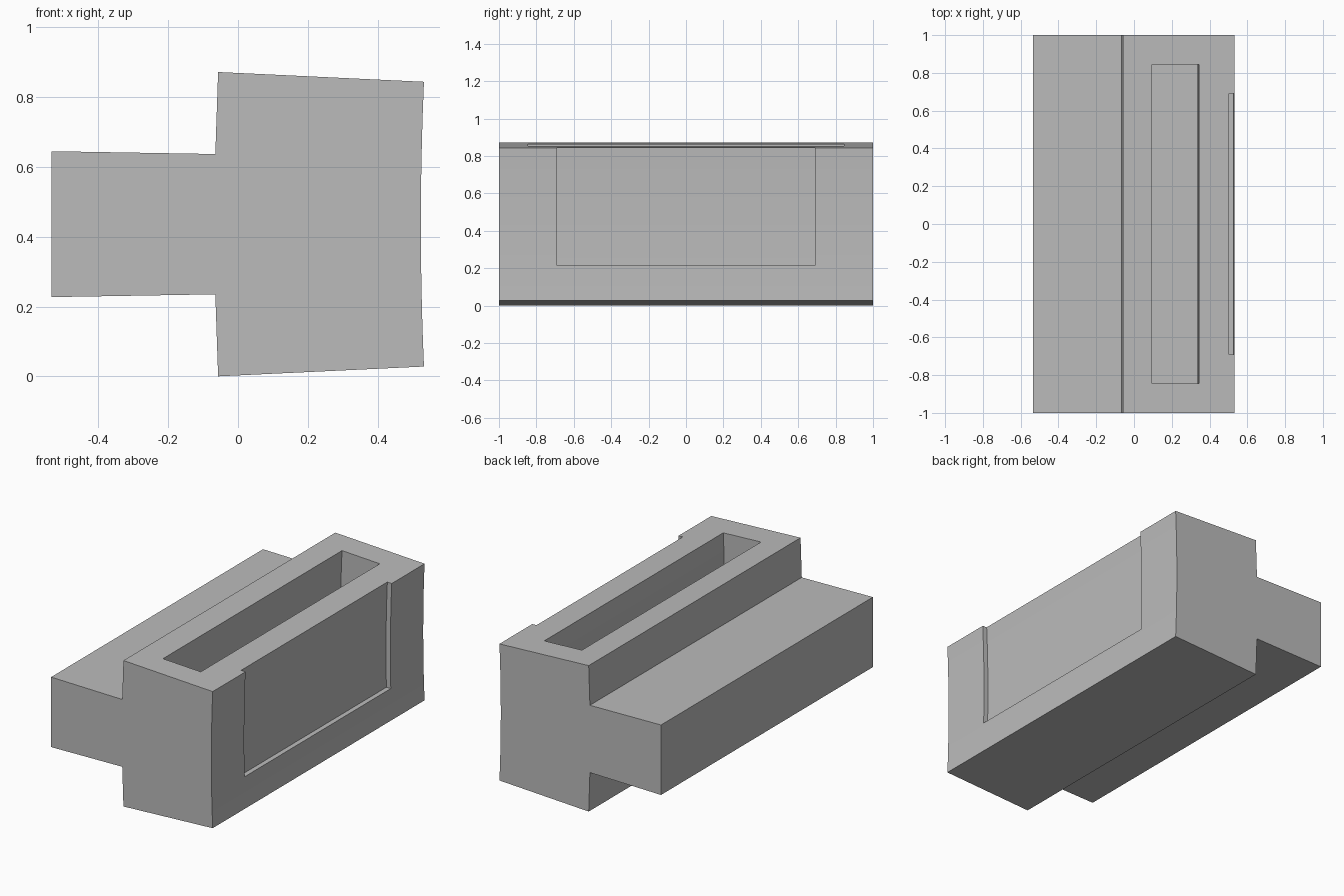
import bpy
import bmesh

cube = bpy.data.objects.get("Cube")
if cube:
    bpy.data.objects.remove(cube, do_unlink=True)

MID = 0.436   # height of the symmetry plane

grey = bpy.data.materials.new("plain grey")
grey.use_nodes = True
colour = (0.5, 0.5, 0.5, 1)
grey.diffuse_color = colour
grey.node_tree.nodes["Principled BSDF"].inputs["Base Color"].default_value = colour


def bowed(z_low, z_high, offset=0.0, steps=10):
    """Gently hollow wall line, rising from z_low to z_high."""
    line = []
    for i in range(steps + 1):
        z = z_low + (z_high - z_low) * i / steps
        line.append((0.524 + offset + 0.009 * ((z - MID) / 0.41) ** 2, z))
    return line


def prism(name, outline, half_length):
    """Extrude an x-z outline along y."""
    bm = bmesh.new()
    face = bm.faces.new([bm.verts.new((x, -half_length, z)) for x, z in outline])
    moved = bmesh.ops.extrude_face_region(bm, geom=[face])["geom"]
    verts = [v for v in moved if isinstance(v, bmesh.types.BMVert)]
    bmesh.ops.translate(bm, verts=verts, vec=(0, 2 * half_length, 0))
    bmesh.ops.recalc_face_normals(bm, faces=bm.faces)
    mesh = bpy.data.meshes.new(name)
    bm.to_mesh(mesh)
    bm.free()
    mesh.materials.append(grey)
    obj = bpy.data.objects.new(name, mesh)
    bpy.context.collection.objects.link(obj)
    return obj


def cut(target, cutter):
    cutter.hide_render = True
    mod = target.modifiers.new("cut", 'BOOLEAN')
    mod.operation = 'DIFFERENCE'
    mod.solver = 'EXACT'
    mod.object = cutter
    bpy.ops.object.modifier_apply(modifier=mod.name)
    bpy.data.objects.remove(cutter, do_unlink=True)


# Stepped body: wide block with a narrower tongue, mirrored about mid height
upper = [(-0.057, 0.872), (-0.065, 0.637), (-0.535, 0.645)]
lower = [(x, 2 * MID - z) for x, z in reversed(upper)]
body = prism("stepped_body", bowed(0.028, 0.844) + upper + lower, 1.0)
bpy.context.view_layer.objects.active = body
body.select_set(True)

# Long slot sunk into the top
slot = bowed(0.21, 0.95, -0.188) + bowed(0.21, 0.95, -0.438)[::-1]
cut(body, prism("slot_cutter", slot, 0.845))

# Shallow recess in the bowed side, open at the top
recess = bowed(0.215, 0.95, -0.029) + [(0.7, 0.95), (0.7, 0.215)]
cut(body, prism("recess_cutter", recess, 0.69))

bpy.ops.object.shade_smooth_by_angle(angle=0.35)
